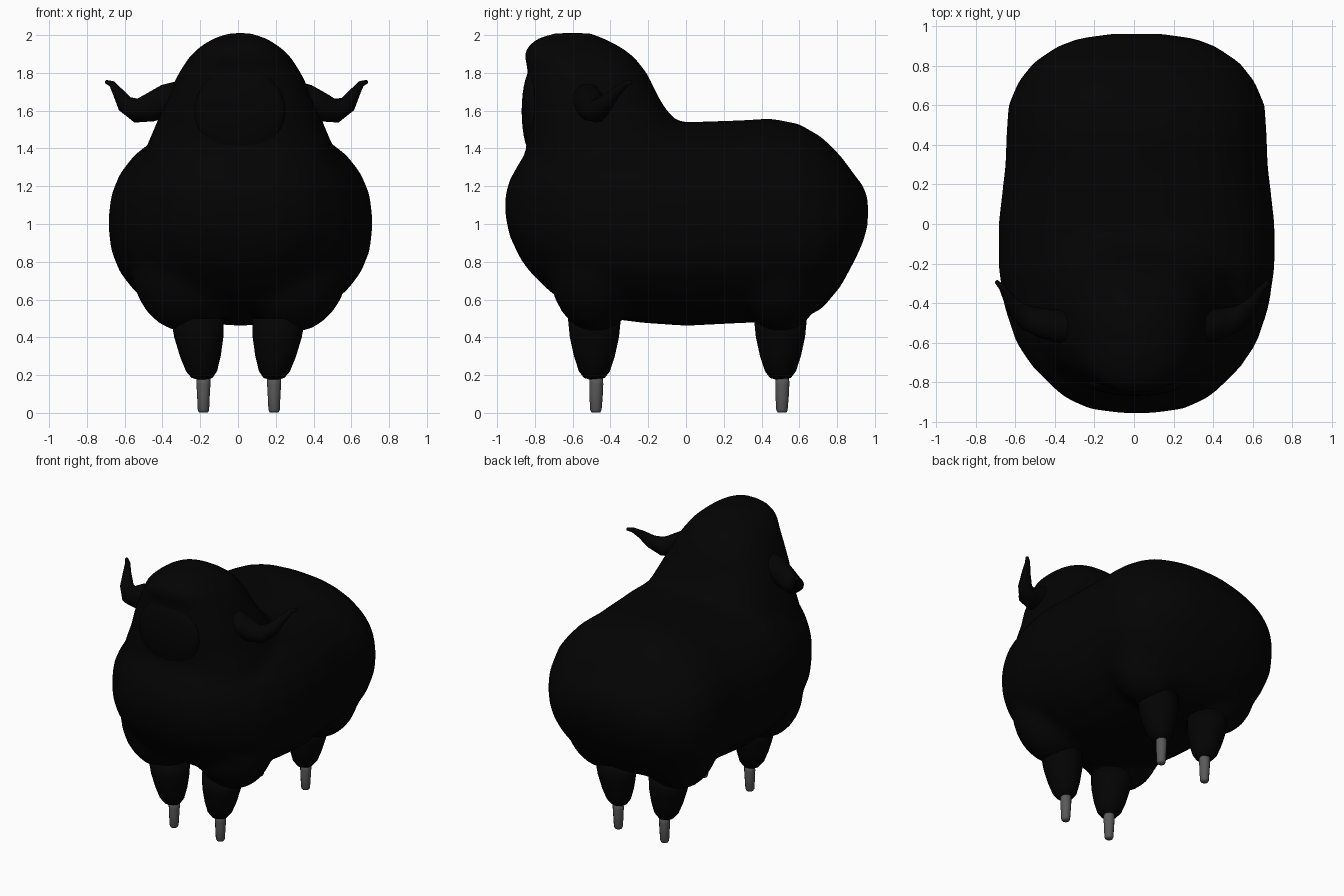
import bpy, bmesh, math
from mathutils import Matrix, Vector

if "Cube" in bpy.data.objects:
    bpy.data.objects.remove(bpy.data.objects["Cube"])


def material(name, v):
    m = bpy.data.materials.new(name)
    m.diffuse_color = (v, v, v, 1)
    m.use_nodes = True
    m.node_tree.nodes["Principled BSDF"].inputs["Base Color"].default_value = m.diffuse_color
    return m


BLACK = material("black_wool", 0.001)
GREY = material("hoof_grey", 0.1)


def finish(bm, name, mat):
    bmesh.ops.recalc_face_normals(bm, faces=bm.faces)
    me = bpy.data.meshes.new(name)
    bm.to_mesh(me)
    bm.free()
    for p in me.polygons:
        p.use_smooth = True
    me.materials.append(mat)
    ob = bpy.data.objects.new(name, me)
    bpy.context.collection.objects.link(ob)
    return ob


def loft(bm, sections, axis, power=2.0, n=24, cx=0.0, cy=0.0):
    """Sections are (station, half width, low, high) stacked along axis."""
    rings = []
    for t, w, lo, hi in sections:
        ring = []
        for i in range(n):
            a = 2 * math.pi * i / n
            c, s = math.cos(a), math.sin(a)
            u = cx + w * math.copysign(abs(c) ** (2 / power), c)
            v = cy + (lo + hi) / 2 + (hi - lo) / 2 * math.copysign(abs(s) ** (2 / power), s)
            ring.append(bm.verts.new((u, t, v) if axis == 'Y' else (u, v, t)))
        rings.append(ring)
    for r, q in zip(rings, rings[1:]):
        for i in range(n):
            j = (i + 1) % n
            bm.faces.new((r[i], r[j], q[j], q[i]))
    bm.faces.new(rings[0])
    bm.faces.new(rings[-1])


def ellipsoid(bm, loc, radii, seg=24):
    bmesh.ops.create_uvsphere(bm, u_segments=seg, v_segments=seg // 2, radius=1,
                              matrix=Matrix.Translation(loc) @ Matrix.Diagonal((*radii, 1)))


# Woolly body with head and thighs, merged into one skin
bm = bmesh.new()
loft(bm, [(-.957, .08, 1.05, 1.15), (-.935, .24, .94, 1.23), (-.88, .36, .82, 1.33),
          (-.83, .42, .75, 1.40), (-.72, .53, .64, 1.46), (-.6, .61, .56, 1.49),
          (-.42, .67, .50, 1.53), (-.22, .70, .475, 1.55), (0, .70, .46, 1.54),
          (.3, .665, .475, 1.55), (.45, .66, .48, 1.56), (.6, .65, .49, 1.53),
          (.72, .60, .55, 1.46), (.82, .52, .67, 1.36), (.90, .40, .82, 1.25),
          (.94, .29, .91, 1.20), (.963, .12, 1.0, 1.13)], 'Y', 2.25, 28, cx=.013)
loft(bm, [(1.15, .54, -.88, -.05), (1.28, .53, -.865, .0), (1.40, .50, -.845, .0),
          (1.48, .465, -.845, .0), (1.54, .44, -.845, -.05), (1.62, .41, -.845, -.115),
          (1.70, .37, -.845, -.16), (1.78, .335, -.84, -.195), (1.83, .305, -.84, -.23),
          (1.89, .265, -.86, -.28), (1.94, .21, -.84, -.35), (1.98, .145, -.79, -.43),
          (2.01, .06, -.70, -.50)], 'Z', 2.5, 28, cx=.01)
for sx in (-1, 1):
    for y in (-.48, .5):
        ellipsoid(bm, (.01 + sx * .28, y, .79), (.30, .25, .365))
body = finish(bm, "woolly_body", BLACK)
rem = body.modifiers.new("merge", 'REMESH')
rem.mode = 'VOXEL'
rem.voxel_size = .03
rem.use_smooth_shade = True
sm = body.modifiers.new("soften", 'SMOOTH')
sm.factor = .5
sm.iterations = 6

# Face: shallow bulging oval
bm = bmesh.new()
ellipsoid(bm, (.01, -.805, 1.597), (.24, .065, .235), 32)
finish(bm, "face", BLACK)

# Legs and hooves
for sx, side in ((-1, "left"), (1, "right")):
    for y, end in ((-.485, "front"), (.5, "back")):
        bm = bmesh.new()
        loft(bm, [(z, r, -r, r) for z, r in
                  ((.178, .03), (.185, .055), (.22, .082), (.30, .108), (.40, .13), (.50, .14))],
             'Z', n=16, cx=0, cy=y)
        for v in bm.verts:  # legs lean outward towards the top
            v.co.x += sx * (.19 + .08 * (v.co.z - .18))
        finish(bm, f"{end}_{side}_leg", BLACK)
        bm = bmesh.new()
        loft(bm, [(0.003, .024, -.025, .022), (.015, .030, -.032, .028), (.10, .034, -.037, .035),
                  (.15, .037, -.037, .037), (.20, .036, -.035, .036)],
             'Z', n=12, cx=.004 + sx * .187, cy=y + .01)
        finish(bm, f"{end}_{side}_hoof", GREY)

# Ears: tapered tubes that droop out and flick up at the tip
EAR = [((.27, -.52, 1.68), .085), ((.37, -.52, 1.655), .085), ((.46, -.50, 1.615), .075),
       ((.53, -.475, 1.60), .064), ((.59, -.43, 1.635), .046), ((.63, -.37, 1.70), .028),
       ((.66, -.32, 1.742), .017), ((.69, -.29, 1.753), .010)]
for sx, side in ((-1, "left"), (1, "right")):
    bm = bmesh.new()
    pts = [Vector((sx * p[0] - .008, p[1], p[2])) for p, r in EAR]
    rings = []
    for i, (p, (_, r)) in enumerate(zip(pts, EAR)):
        d = (pts[min(i + 1, len(pts) - 1)] - pts[max(i - 1, 0)]).normalized()
        u = d.cross(Vector((0, 1, 0))).normalized()
        w = d.cross(u)
        rings.append([bm.verts.new(p + r * (math.cos(a) * u + math.sin(a) * w))
                      for a in (2 * math.pi * k / 12 for k in range(12))])
    for r, q in zip(rings, rings[1:]):
        for k in range(12):
            bm.faces.new((r[k], r[k - 1], q[k - 1], q[k]))
    bm.faces.new(rings[0])
    bm.faces.new(rings[-1])
    finish(bm, f"{side}_ear", BLACK)
